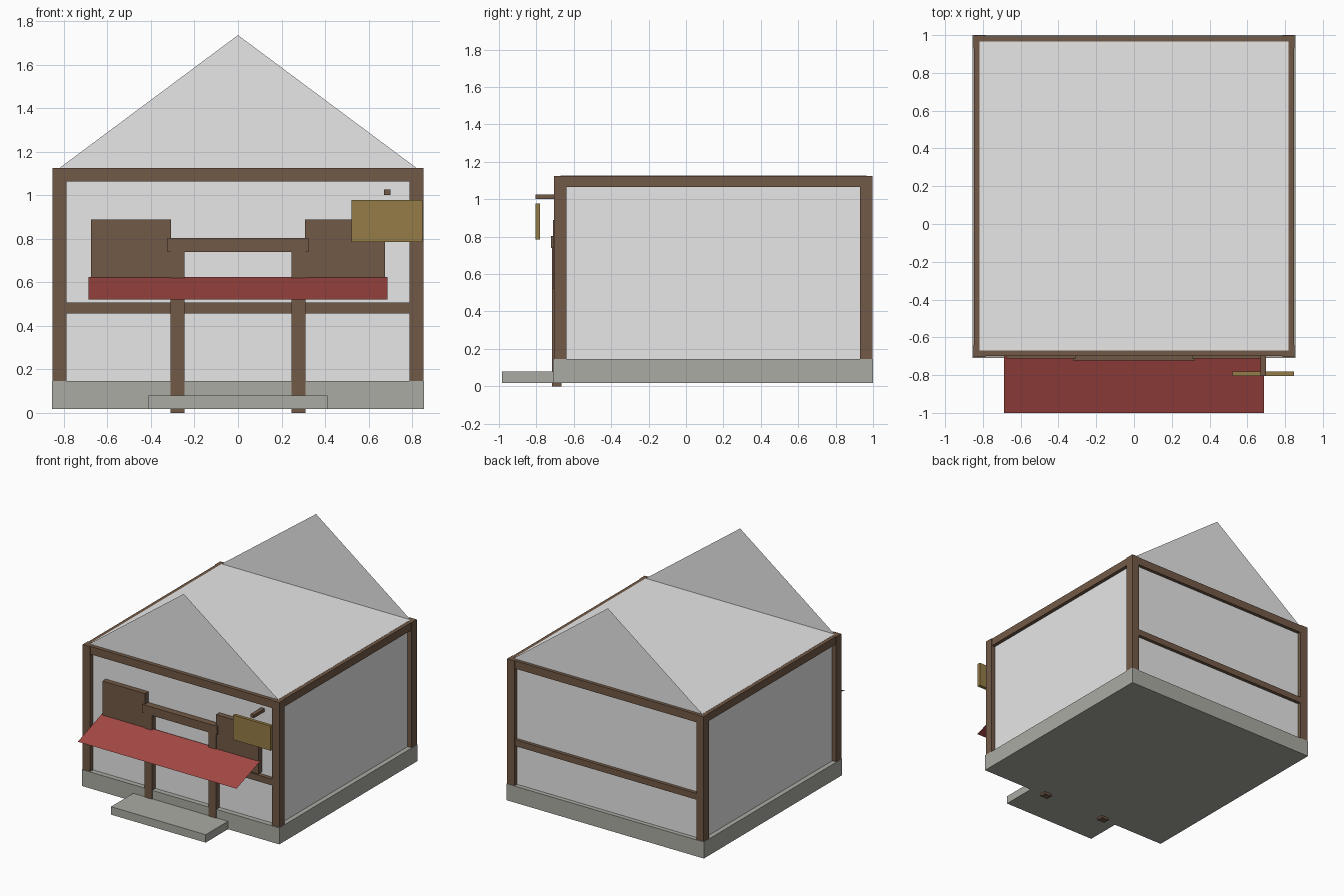
import bpy

if "Cube" in bpy.data.objects:
    bpy.data.objects.remove(bpy.data.objects["Cube"])


def material(name, rgb):
    m = bpy.data.materials.new(name)
    m.diffuse_color = (*rgb, 1)
    m.use_nodes = True
    m.node_tree.nodes["Principled BSDF"].inputs["Base Color"].default_value = m.diffuse_color
    return m


PLASTER = material("pale_grey_plaster", (0.8, 0.8, 0.8))
WOOD = material("brown_wood", (0.171, 0.102, 0.063))
STONE = material("grey_stone", (0.402, 0.407, 0.366))
CLOTH = material("red_cloth", (0.376, 0.065, 0.058))
GOLD = material("gold_board", (0.301, 0.202, 0.061))


def mesh(name, verts, faces, mat):
    me = bpy.data.meshes.new(name)
    me.from_pydata(verts, [], faces)
    me.materials.append(mat)
    ob = bpy.data.objects.new(name, me)
    bpy.context.collection.objects.link(ob)
    return ob


def box(name, xs, ys, zs, mat):
    x, y, z = sorted(xs), sorted(ys), sorted(zs)
    v = [(a, b, c) for a in x for b in y for c in z]
    f = [(0, 1, 3, 2), (4, 6, 7, 5), (0, 4, 5, 1),
         (2, 3, 7, 6), (0, 2, 6, 4), (1, 5, 7, 3)]
    return mesh(name, v, f, mat)


# Stone base, step and plaster body
box("foundation", (-0.855, 0.855), (-0.71, 1.0), (0.018, 0.147), STONE)
box("front_step", (-0.41, 0.41), (-0.985, -0.705), (0.018, 0.08), STONE)
box("walls", (-0.818, 0.818), (-0.67, 0.966), (0.1, 1.126), PLASTER)

# Gable triangles, front and back
mesh("front_gable", [(-0.818, -0.67, 1.126), (0.818, -0.67, 1.126), (0, -0.67, 1.735)],
     [(0, 1, 2)], PLASTER)
mesh("back_gable", [(-0.818, 0.966, 1.126), (0.818, 0.966, 1.126), (0, 0.966, 1.735)],
     [(2, 1, 0)], PLASTER)

# Timber frame: corner posts, side beams, front and back beams
for side, s in (("left", -1), ("right", 1)):
    for end, ys in (("front", (-0.705, -0.64)), ("back", (0.93, 0.997))):
        box(f"{end}_{side}_post", (s * 0.787, s * 0.851), ys, (0.14, 1.125), WOOD)
    box(f"{side}_top_beam", (s * 0.787, s * 0.846), (-0.70, 0.99), (1.064, 1.1245), WOOD)
for end, ys in (("front", (-0.70, -0.645)), ("back", (0.935, 0.992))):
    box(f"{end}_top_beam", (-0.846, 0.846), ys, (1.063, 1.1245), WOOD)
    box(f"{end}_middle_beam", (-0.80, 0.80), ys, (0.457, 0.506), WOOD)

# Doorway and shutters
for side, s in (("left", -1), ("right", 1)):
    box(f"{side}_door_post", (s * 0.245, s * 0.31), (-0.716, -0.665), (0.0, 0.75), WOOD)
    box(f"{side}_shutter", (s * 0.308, s * 0.675), (-0.711, -0.665), (0.52, 0.888), WOOD)
box("door_lintel", (-0.324, 0.324), (-0.722, -0.66), (0.738, 0.804), WOOD)

# Sloping awning sheet
mesh("awning", [(-0.687, -0.70, 0.625), (-0.687, -1.0, 0.52),
                (0.687, -1.0, 0.52), (0.687, -0.70, 0.625)], [(0, 1, 2, 3)], CLOTH)

# Hanging board and its bracket
box("sign_bracket", (0.67, 0.70), (-0.805, -0.665), (1.0, 1.025), WOOD)
box("sign_board", (0.522, 0.847), (-0.805, -0.78), (0.785, 0.978), GOLD)
